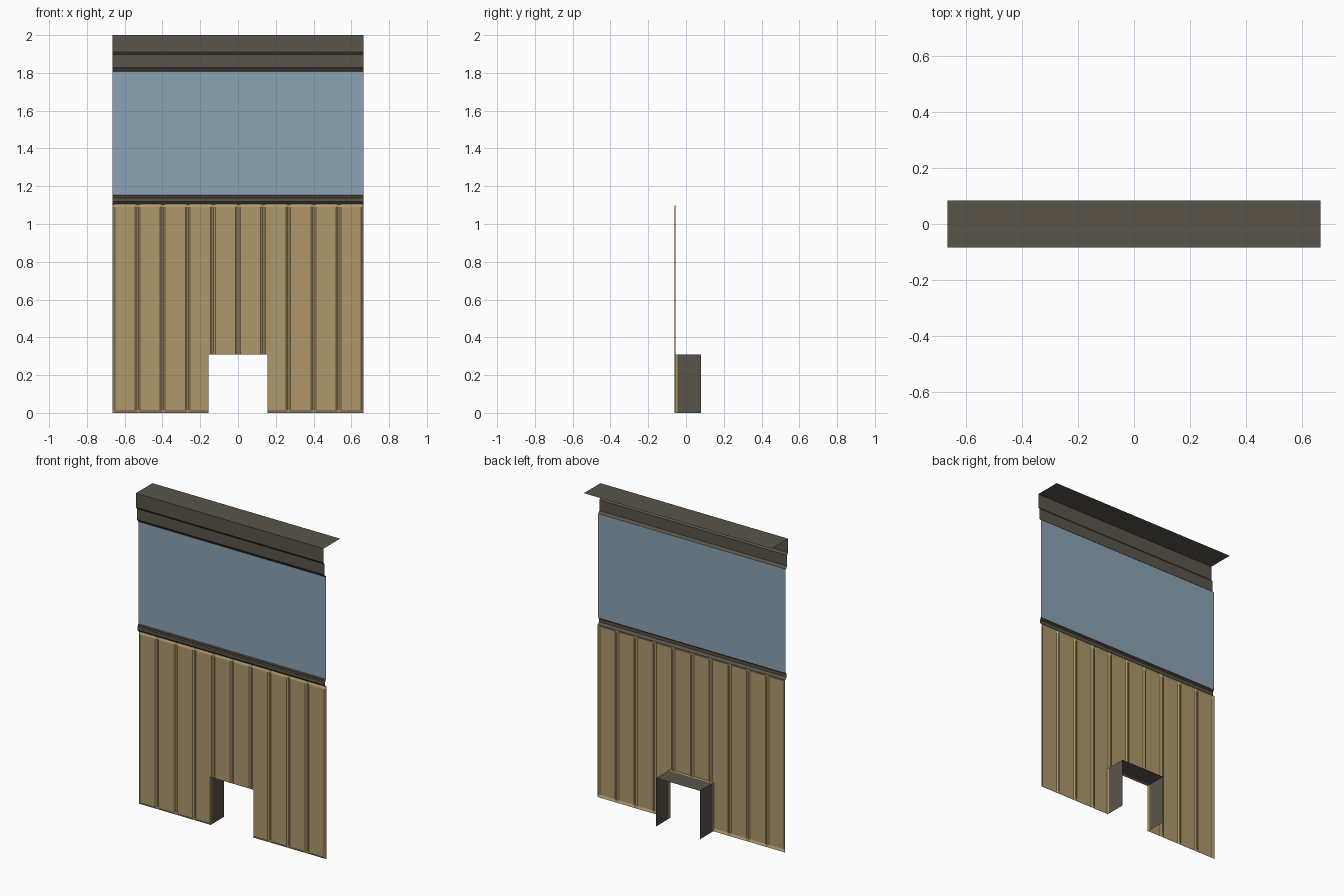
import bpy, bmesh

if "Cube" in bpy.data.objects:
    bpy.data.objects.remove(bpy.data.objects["Cube"])

W = 0.665          # half width of the wall panel
NX, NZ = 0.155, 0.31   # opening half width and height


def material(name, rgb):
    m = bpy.data.materials.new(name)
    m.diffuse_color = (*rgb, 1)
    m.use_nodes = True
    m.node_tree.nodes["Principled BSDF"].inputs["Base Color"].default_value = m.diffuse_color
    return m


TAN = material("tan_wood", (0.429, 0.314, 0.150))
BLUE = material("dusty_blue", (0.262, 0.366, 0.456))
DARK = material("dark_trim", (0.102, 0.089, 0.070))


def finish(name, bm, mat):
    bmesh.ops.remove_doubles(bm, verts=bm.verts, dist=1e-5)
    me = bpy.data.meshes.new(name)
    bm.to_mesh(me)
    bm.free()
    me.materials.append(mat)
    ob = bpy.data.objects.new(name, me)
    bpy.context.collection.objects.link(ob)
    return ob


def strip(name, profile, mat):
    """Sweep an open (y, z) profile, listed bottom to top, across the width."""
    bm = bmesh.new()
    for (y0, z0), (y1, z1) in zip(profile, profile[1:]):
        bm.faces.new([bm.verts.new(p) for p in
                      ((-W, y0, z0), (W, y0, z0), (W, y1, z1), (-W, y1, z1))])
    return finish(name, bm, mat)


def arch(name, y0, y1, mat):
    """Lining of the opening: two jambs and a lintel, facing inwards."""
    bm = bmesh.new()
    pts = [(-NX, 0), (-NX, NZ), (NX, NZ), (NX, 0)]
    for (xa, za), (xb, zb) in zip(pts, pts[1:]):
        bm.faces.new([bm.verts.new(p) for p in
                      ((xa, y0, za), (xa, y1, za), (xb, y1, zb), (xb, y0, zb))])
    return finish(name, bm, mat)


# wainscot: ten boards with chamfered grooves, cut around the opening
FRONT, BACK = -0.062, -0.055
cols = [(-NX, FRONT), (NX, FRONT)]
for k in range(11):
    x = -W + k * W / 5
    for dx, y in ((-0.013, FRONT), (-0.004, BACK), (0.004, BACK), (0.013, FRONT)):
        if abs(x + dx) < W:
            cols.append((x + dx, y))
cols += [(-W, BACK), (W, BACK)]
cols.sort()
rows = [(0, BACK), (0.015, FRONT), (NZ, FRONT), (1.09, FRONT), (1.106, BACK)]
bm = bmesh.new()
for (x0, a0), (x1, a1) in zip(cols, cols[1:]):
    for (z0, b0), (z1, b1) in zip(rows, rows[1:]):
        if abs((x0 + x1) / 2) < NX and z1 <= NZ:
            continue
        bm.faces.new([bm.verts.new(p) for p in
                      ((x0, max(a0, b0), z0), (x1, max(a1, b0), z0),
                       (x1, max(a1, b1), z1), (x0, max(a0, b1), z1))])
finish("wainscot_boards", bm, TAN)

# opening: thin wooden return, then dark lining
arch("opening_return", FRONT, -0.045, TAN)
arch("opening_lining", -0.045, 0.08, DARK)

# upper wall
strip("upper_wall", [(-0.058, 1.15), (-0.058, 1.815)], BLUE)

# rail between wainscot and upper wall
strip("chair_rail", [(-0.055, 1.104), (-0.069, 1.118), (-0.069, 1.138),
                     (-0.064, 1.143), (-0.064, 1.15), (-0.058, 1.154)], DARK)

# crown moulding with flat top ledge
strip("crown_moulding", [(-0.058, 1.808), (-0.074, 1.828), (-0.074, 1.897),
                         (-0.084, 1.91), (-0.084, 2.0), (0.084, 2.0)], DARK)
